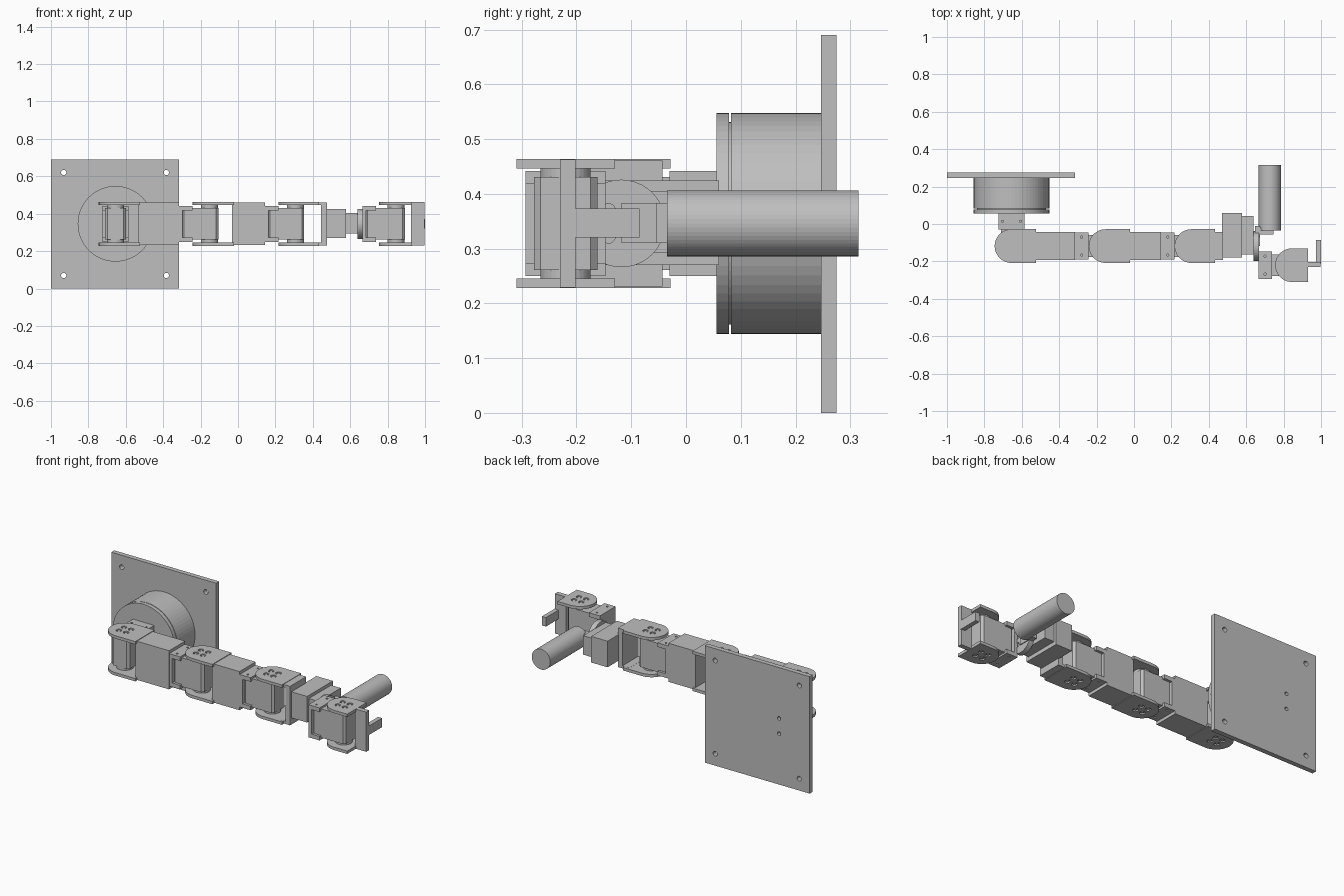
import bpy, bmesh, math
from mathutils import Matrix, Vector

if "Cube" in bpy.data.objects:
    bpy.data.objects.remove(bpy.data.objects["Cube"])

grey = bpy.data.materials.new("plain grey")
grey.use_nodes = True
grey.diffuse_color = (0.52, 0.52, 0.52, 1)
grey.node_tree.nodes["Principled BSDF"].inputs["Base Color"].default_value = (0.52, 0.52, 0.52, 1)

MID = 0.346      # height of the arm's centre plane
ARM_Y = -0.118   # depth of the arm's joint axes


def finish(name, bm):
    bmesh.ops.recalc_face_normals(bm, faces=bm.faces)
    mesh = bpy.data.meshes.new(name)
    bm.to_mesh(mesh)
    bm.free()
    mesh.materials.append(grey)
    obj = bpy.data.objects.new(name, mesh)
    bpy.context.collection.objects.link(obj)
    return obj


def box(name, x, y, z, chamfer=0):
    bm = bmesh.new()
    spans = (x, y, z)
    bmesh.ops.create_cube(bm, size=1)
    for v in bm.verts:
        v.co = [s[0] if c < 0 else s[1] for c, s in zip(v.co, spans)]
    if chamfer:
        upright = [e for e in bm.edges if abs(e.verts[0].co.z - e.verts[1].co.z) > 0.01]
        bmesh.ops.bevel(bm, geom=upright, offset=chamfer, segments=1, affect='EDGES')
    return finish(name, bm)


def add_cyl(bm, axis, centre, r, length, seg):
    turn = {"X": Matrix.Rotation(math.pi / 2, 4, "Y"),
            "Y": Matrix.Rotation(math.pi / 2, 4, "X"), "Z": Matrix()}[axis]
    bmesh.ops.create_cone(bm, cap_ends=True, segments=seg, radius1=r, radius2=r,
                          depth=length, matrix=Matrix.Translation(centre) @ turn)


def cyl(name, axis, centre, r, length, seg=48):
    bm = bmesh.new()
    add_cyl(bm, axis, centre, r, length, seg)
    return finish(name, bm)


def drill(obj, axis, centres, r, length):
    """Cut round holes and bake the result."""
    bm = bmesh.new()
    for c in centres:
        add_cyl(bm, axis, c, r, length, 20)
    cutter = finish("hole_cutter", bm)
    cutter.hide_render = True
    mod = obj.modifiers.new("holes", 'BOOLEAN')
    mod.operation, mod.object, mod.solver = 'DIFFERENCE', cutter, 'EXACT'
    deps = bpy.context.evaluated_depsgraph_get()
    mesh = bpy.data.meshes.new_from_object(obj.evaluated_get(deps))
    obj.modifiers.clear()
    obj.data = mesh
    bpy.data.objects.remove(cutter)


def bolts(centre, plane, d=0.0235):
    c = Vector(centre)
    a, b = plane
    return [c + a * i * d + b * j * d for i in (-1, 1) for j in (-1, 1)]


X, Y, Z = Vector((1, 0, 0)), Vector((0, 1, 0)), Vector((0, 0, 1))


def cheek_pair(name, cx, cy, reach):
    """Two rounded plates above and below a joint, with bolt recesses."""
    r = 0.09
    for label, side in (("upper", 1), ("lower", -1)):
        bm = bmesh.new()
        pts = [(cx + r * math.cos(t), cy + r * math.sin(t))
               for t in (math.pi * (0.5 + k / 24) for k in range(25))]
        pts += [(cx + reach, cy - r), (cx + reach, cy + r)]
        zc = MID + side * 0.109
        face = bm.faces.new([bm.verts.new((px, py, zc - 0.0085)) for px, py in pts])
        new = bmesh.ops.extrude_face_region(bm, geom=[face])["geom"]
        bmesh.ops.translate(bm, vec=Z * 0.017,
                            verts=[v for v in new if isinstance(v, bmesh.types.BMVert)])
        plate = finish(f"{name}_{label}_cheek", bm)
        outer = zc + side * 0.0085
        drill(plate, "Z", bolts((cx, cy, outer), (X, Y)), 0.0155, 0.016)
        for i, c in enumerate(bolts((cx, cy, outer - side * 0.007), (X, Y))):
            cyl(f"{name}_{label}_bolt_{i}", "Z", c, 0.009, 0.008, 16)


def motor(name, cx, cy, x, y):
    box(name + "_motor", x, y, (MID - 0.085, MID + 0.085), 0.012)
    for label, side in (("upper", 1), ("lower", -1)):
        cyl(f"{name}_{label}_hub", "Z", (cx, cy, MID + side * 0.092), 0.046, 0.022, 32)


def bracket(name, x, y, back, holes):
    """C-shaped motor holder: a back wall and two drilled flanges."""
    box(name + "_back", back[0], back[1], (MID - 0.096, MID + 0.096))
    for label, side in (("upper", 1), ("lower", -1)):
        z = sorted((MID + side * 0.072, MID + side * 0.096))
        flange = box(f"{name}_{label}_flange", x, y, z)
        drill(flange, "Z", [(hx, hy, MID + side * 0.096) for hx, hy in holes], 0.006, 0.03)


def x_joint(name, cx, cy, start, reach):
    """Joint whose motor is held by a bracket on its right side."""
    y = (cy - 0.073, cy + 0.073)
    bracket(name + "_bracket", (start, start + 0.072), y, ((start, start + 0.02), y),
            [(start + 0.036, cy + s * 0.048) for s in (-1, 1)])
    motor(name, cx, cy, (start + 0.015, cx + 0.047), (cy - 0.058, cy + 0.058))
    cheek_pair(name, cx, cy, reach)


# Wall plate with mounting holes
plate = box("wall_plate", (-1, -0.315), (0.247, 0.275), (0, 0.69))
drill(plate, "Y", [(px, 0.26, pz) for px in (-0.932, -0.383) for pz in (0.07, 0.62)], 0.014, 0.1)
drill(plate, "Y", [(-0.80, 0.275, pz) for pz in (0.30, 0.39)], 0.011, 0.04)

# Round turntable
cyl("turntable_drum", "Y", (-0.655, 0.165, MID), 0.202, 0.166, 64)
cyl("turntable_neck", "Y", (-0.655, 0.08, MID), 0.185, 0.02, 64)
cyl("turntable_cap", "Y", (-0.655, 0.067, MID), 0.202, 0.023, 64)

# Shoulder joint, motor pointing forward from the turntable
sx = -0.655
bracket("shoulder_bracket", (sx - 0.069, sx + 0.069), (-0.03, 0.056),
        ((sx - 0.069, sx + 0.069), (0.036, 0.056)),
        [(sx + s * 0.048, 0.014) for s in (-1, 1)])
motor("shoulder", sx, ARM_Y, (sx - 0.056, sx + 0.056), (ARM_Y - 0.047, 0.04))
cheek_pair("shoulder", sx, ARM_Y, 0.13)

# Arm links and the two elbow joints
for name, x in (("upper_arm", (-0.535, -0.315)), ("forearm", (-0.033, 0.145)),
                ("wrist_mount", (0.445, 0.475))):
    box(name, x, (ARM_Y - 0.075, ARM_Y + 0.075), (MID - 0.114, MID + 0.114))
for s in (-1, 1):
    z = sorted((MID + s * 0.1, MID + s * 0.115))
    box("wrist_mount_arm_" + ("upper" if s > 0 else "lower"), (0.40, 0.475),
        (ARM_Y - 0.075, ARM_Y + 0.075), z)
x_joint("elbow", -0.152, ARM_Y, -0.316, 0.13)
x_joint("second_elbow", 0.307, ARM_Y, 0.144, 0.125)

# Wrist turning motor and its horn
box("wrist_motor_body", (0.47, 0.577), (-0.18, 0.06), (0.27, 0.424))
box("wrist_motor_gearbox", (0.57, 0.64), (-0.163, 0.044), (0.293, 0.405))
horn = cyl("wrist_horn", "X", (0.653, ARM_Y, MID), 0.08, 0.03, 40)
drill(horn, "X", bolts((0.668, ARM_Y, MID), (Y, Z)), 0.0125, 0.02)

# Side cylinder carried by the horn
box("cylinder_arm", (0.648, 0.673), (ARM_Y, -0.012), (0.31, 0.383))
box("cylinder_tab", (0.665, 0.745), (-0.055, -0.02), (0.31, 0.383))
cyl("side_cylinder", "Y", (0.726, 0.14, MID), 0.06, 0.35, 48)

# Gripper joint, end plate and finger
x_joint("gripper", 0.845, -0.22, 0.665, 0.085)
box("end_plate", (0.925, 0.998), (-0.23, -0.202), (MID - 0.117, MID + 0.117))
box("finger", (0.974, 1.0), (-0.21, -0.085), (0.32, 0.373))
